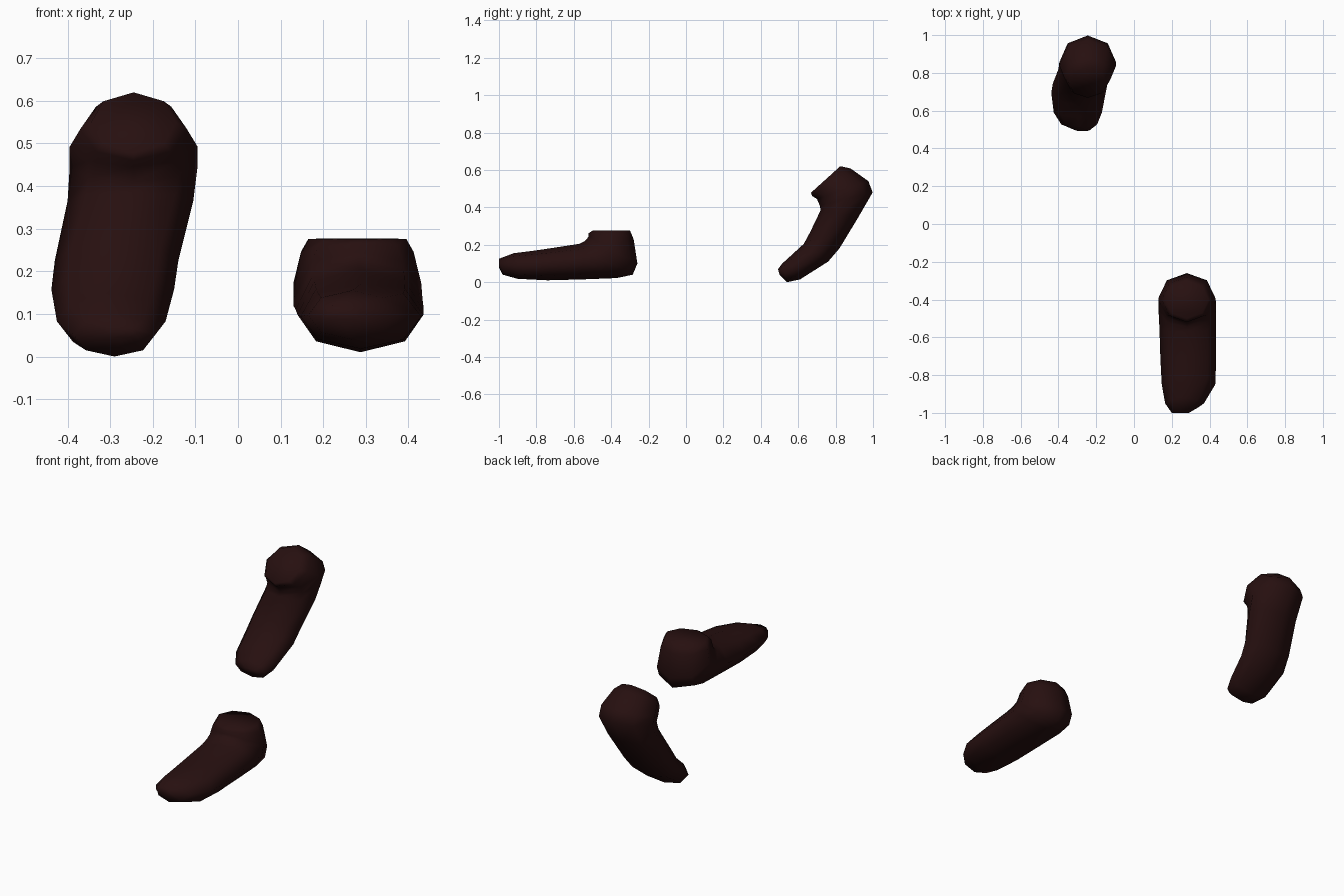
import bpy, bmesh, math

SIDES = 8

leather = bpy.data.materials.new("dark brown")
leather.diffuse_color = (0.020, 0.005, 0.005, 1)


def boot(name, stations):
    """Loft elliptical rings; each station is top y, z, sole y, z, left x, right x."""
    bm = bmesh.new()
    rings = []
    for ty, tz, by, bz, xl, xr in stations:
        ring = []
        for i in range(SIDES):
            a = 2 * math.pi * i / SIDES
            c, s = math.cos(a) / 2, math.sin(a) / 2
            ring.append(bm.verts.new(((xl + xr) / 2 + (xr - xl) * s,
                                      (ty + by) / 2 + (ty - by) * c,
                                      (tz + bz) / 2 + (tz - bz) * c)))
        rings.append(ring)
    for r0, r1 in zip(rings, rings[1:]):
        for i in range(SIDES):
            j = (i + 1) % SIDES
            bm.faces.new((r0[i], r0[j], r1[j], r1[i]))
    # toe cap and ankle cap
    bm.faces.new(rings[0])
    bm.faces.new(rings[-1])
    bmesh.ops.recalc_face_normals(bm, faces=bm.faces)
    for f in bm.faces:
        f.smooth = True
    mesh = bpy.data.meshes.new(name)
    bm.to_mesh(mesh)
    bm.free()
    mesh.materials.append(leather)
    ob = bpy.data.objects.new(name, mesh)
    bpy.context.collection.objects.link(ob)
    return ob


# boot planted flat: toe, instep, heel, then up to the ankle
boot("front_boot", [
    (-1.00, 0.125, -1.00, 0.08, 0.20, 0.29),
    (-0.92, 0.155, -0.98, 0.04, 0.165, 0.37),
    (-0.80, 0.170, -0.90, 0.018, 0.147, 0.43),
    (-0.70, 0.185, -0.74, 0.010, 0.14, 0.435),
    (-0.57, 0.205, -0.55, 0.015, 0.135, 0.435),
    (-0.545, 0.217, -0.37, 0.022, 0.13, 0.435),
    (-0.53, 0.232, -0.285, 0.04, 0.13, 0.433),
    (-0.52, 0.245, -0.26, 0.10, 0.13, 0.43),
    (-0.52, 0.262, -0.28, 0.23, 0.148, 0.412),
    (-0.50, 0.275, -0.30, 0.277, 0.165, 0.395),
])

# boot pushing off, toe down and heel raised
boot("rear_boot", [
    (0.492, 0.07, 0.50, 0.04, -0.31, -0.235),
    (0.515, 0.10, 0.54, 0.00, -0.385, -0.195),
    (0.57, 0.15, 0.61, 0.015, -0.425, -0.17),
    (0.63, 0.205, 0.76, 0.11, -0.438, -0.15),
    (0.665, 0.27, 0.82, 0.18, -0.43, -0.14),
    (0.72, 0.385, 0.92, 0.345, -0.40, -0.105),
    (0.715, 0.41, 0.998, 0.48, -0.395, -0.095),
    (0.70, 0.445, 0.975, 0.54, -0.395, -0.095),
    (0.675, 0.46, 0.88, 0.608, -0.37, -0.12),
    (0.668, 0.478, 0.825, 0.62, -0.345, -0.145),
])
